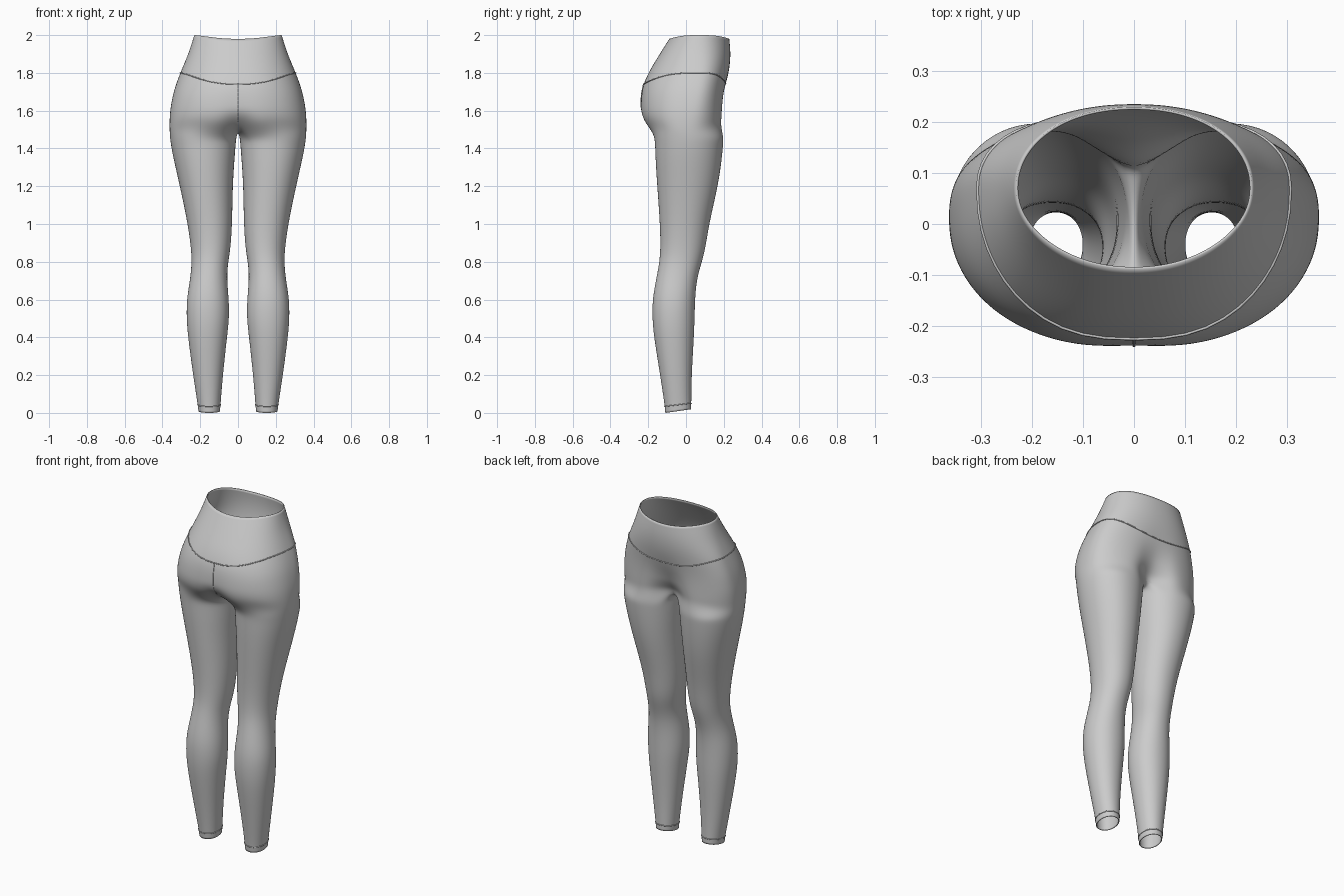
import bpy, bmesh
from math import sin, cos, pi, radians, exp

if "Cube" in bpy.data.objects:
    bpy.data.objects.remove(bpy.data.objects["Cube"], do_unlink=True)

OUTER = 24          # segments around the outside of a leg
INNER = 8           # segments around the inner thigh
SIDES = OUTER + INNER

# Leg sections: z, inner x, outer x, front y, back y
LEG = [
    (0, .095, .21, -.11, .028), (.04, .092, .214, -.113, .028),
    (.2, .08, .238, -.137, .03), (.4, .058, .265, -.17, .042),
    (.5, .046, .273, -.179, .046), (.6, .048, .272, -.178, .048),
    (.7, .058, .255, -.16, .056), (.78, .055, .246, -.144, .078),
    (.86, .04, .247, -.135, .102), (1, .03, .266, -.138, .122),
    (1.2, .028, .308, -.153, .17), (1.34, .018, .341, -.162, .19),
    (1.42, .012, .356, -.164, .197), (1.46, .008, .361, -.168, .2),
]
# Hip sections: z, half width, front y, back y, front cleft, back hollow
HIP = [
    (1.5, .363, -.203, .203, .075, .125), (1.55, .363, -.235, .204, .03, .085),
    (1.6, .36, -.244, .204, .008, .05), (1.65, .352, -.243, .205, .004, .03),
    (1.7, .341, -.237, .208, .003, .012), (1.75, .325, -.223, .216, 0, .003),
    (1.8, .306, -.2, .226, 0, 0), (1.85, .285, -.17, .234, 0, 0),
    (1.9, .264, -.14, .237, 0, 0), (1.95, .247, -.108, .234, 0, 0),
    (2, .232, -.076, .226, 0, 0),
]
# Rise or dip of a hip ring at the centre line
DIP = [(1.5, .03), (1.6, 0), (1.8, -.06), (2, -.02)]


def sample(table, z):
    """Interpolate a table row at height z."""
    z = min(max(z, table[0][0]), table[-1][0])
    for a, b in zip(table, table[1:]):
        if z <= b[0]:
            t = (z - a[0]) / (b[0] - a[0])
            return [u + (v - u) * t for u, v in zip(a[1:], b[1:])]


def power(value, p):
    return abs(value) ** p * (1 if value >= 0 else -1)


def leg_point(j, level):
    """Point j of the closed leg ring, starting at the inner front."""
    x0, x1, y0, y1 = sample(LEG, level)
    a = radians(-135) + 2 * pi * j / SIDES
    x = (x0 + x1) / 2 + (x1 - x0) / 2 * power(cos(a), .95)
    y = (y0 + y1) / 2 + (y1 - y0) / 2 * power(sin(a), .95)
    tilt = .14 * (y + .11) * max(0, 1 - level / .2)
    return x, y, level + tilt


def hip_point(j, level):
    """Point j of the half ring around the hips, from front to back."""
    a = -pi / 2 + pi * j / OUTER
    z = level + sample(DIP, level)[0] * abs(sin(a)) ** 3
    width, front, back, cleft, hollow = sample(HIP, z)
    p = .85 + .1 * max(0, (z - 1.7) / .3)
    x = width * max(0, cos(a)) ** p
    middle = .01 + .06 * min(1, max(0, (z - 1.5) / .3))
    s = abs(sin(a)) ** p
    if a < 0:
        y = middle + (front - middle) * s + cleft * exp(-(x / .06) ** 2)
    else:
        y = middle + (back - middle) * s - hollow * exp(-(x / .09) ** 2)
    return x, y, z


def crotch_point(i, front, back):
    """Point i of the saddle line between the legs, from back to front."""
    t = i / INNER
    y = back[1] + (front[1] - back[1]) * t
    z = back[2] + (front[2] - back[2]) * t - .045 * sin(pi * t)
    return 0, y, z


def bridge(bm, low, high, closed):
    n = len(low)
    for j in range(n if closed else n - 1):
        k = (j + 1) % n
        bm.faces.new((low[j], low[k], high[k], high[j]))


def seam(name, points, closed=False):
    """Thin raised stitch line."""
    curve = bpy.data.curves.new(name, "CURVE")
    curve.dimensions = "3D"
    curve.bevel_depth = .003
    curve.bevel_resolution = 1
    spline = curve.splines.new("POLY")
    spline.points.add(len(points) - 1)
    for target, p in zip(spline.points, points):
        target.co = (*p, 1)
    spline.use_cyclic_u = closed
    curve.materials.append(fabric)
    obj = bpy.data.objects.new(name, curve)
    bpy.context.collection.objects.link(obj)


fabric = bpy.data.materials.new("grey fabric")
fabric.use_nodes = True
grey = (.6, .6, .6, 1)
fabric.diffuse_color = grey
shader = fabric.node_tree.nodes["Principled BSDF"]
shader.inputs["Base Color"].default_value = grey
shader.inputs["Roughness"].default_value = .8

# Left half of the garment: leg rings, crotch saddle, hip half rings
bm = bmesh.new()
rings = [[bm.verts.new(leg_point(j, row[0])) for j in range(SIDES)] for row in LEG]
half = [[bm.verts.new(hip_point(j, row[0])) for j in range(OUTER + 1)] for row in HIP]
first, last = half[0][0].co, half[0][-1].co
saddle = [bm.verts.new(crotch_point(i, first, last)) for i in range(1, INNER)]
rings.append(half[0] + saddle)
for low, high in zip(rings, rings[1:]):
    bridge(bm, low, high, True)
for low, high in zip(half, half[1:]):
    bridge(bm, low, high, False)
mesh = bpy.data.meshes.new("leggings")
bm.to_mesh(mesh)
bm.free()
mesh.materials.append(fabric)
leggings = bpy.data.objects.new("leggings", mesh)
bpy.context.collection.objects.link(leggings)
mesh.shade_smooth()

# Mirror to the right side, smooth, and give the cloth a slight thickness
mirror = leggings.modifiers.new("mirror", "MIRROR")
mirror.use_clip = True
mirror.merge_threshold = .0005
smooth = leggings.modifiers.new("smooth", "SUBSURF")
smooth.levels = smooth.render_levels = 2
cloth = leggings.modifiers.new("cloth", "SOLIDIFY")
cloth.thickness = .005
cloth.offset = -1

# Waistband stitch line all the way round
side = [hip_point(j, 1.8) for j in range(OUTER + 1)]
other = [(-x, y, z) for x, y, z in side[-2:0:-1]]
seam("waistband_seam", side + other, True)

# Short vertical stitch line at the front centre
seam("centre_seam", [hip_point(0, 1.5 + .03 * i) for i in range(11)])

# Ankle hems
for name, sign in (("left", 1), ("right", -1)):
    hem = [leg_point(j, .035) for j in range(SIDES)]
    seam(name + "_ankle_hem", [(sign * x, y, z) for x, y, z in hem], True)
